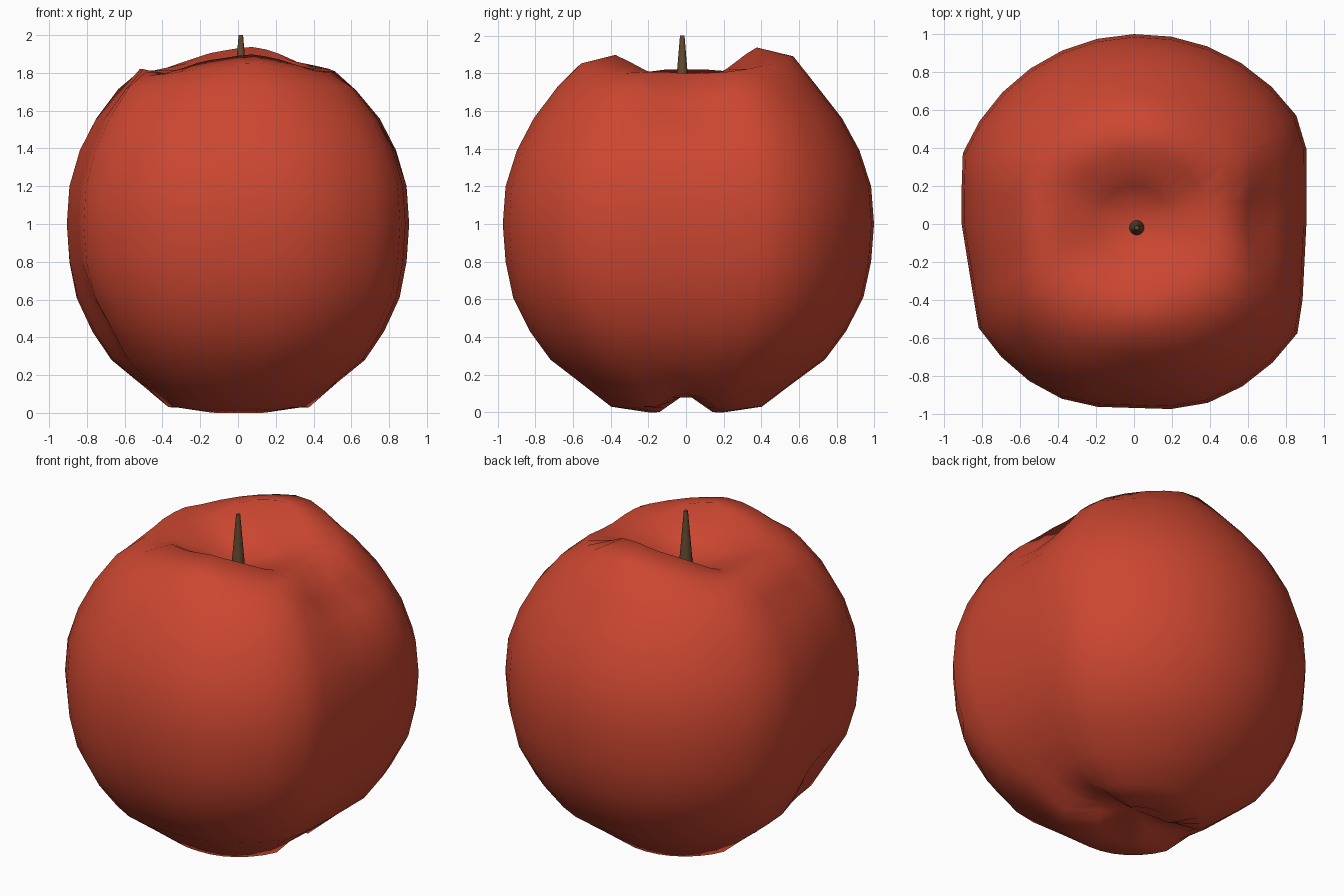
import bpy, bmesh, math
from mathutils import Vector

if "Cube" in bpy.data.objects:
    bpy.data.objects.remove(bpy.data.objects["Cube"])


def material(name, color):
    m = bpy.data.materials.new(name)
    m.use_nodes = True
    m.diffuse_color = (*color, 1)
    m.node_tree.nodes["Principled BSDF"].inputs["Base Color"].default_value = (*color, 1)
    return m


def smoothstep(v, low, high):
    t = min(max((v - low) / (high - low), 0), 1)
    return t * t * (3 - 2 * t)


def bulge(angle):
    """Uneven girth: fuller on the left, with a slight crease at the front."""
    crease = math.exp(-((angle + math.pi / 2) / .26) ** 2)
    return .02 + .032 * math.cos(angle + .2) - .045 * crease


def finish(bm, name, mat):
    mesh = bpy.data.meshes.new(name)
    bm.to_mesh(mesh)
    bm.free()
    mesh.materials.append(mat)
    mesh.shade_smooth()
    obj = bpy.data.objects.new(name, mesh)
    bpy.context.collection.objects.link(obj)
    return obj


# Rings from stem pit to bottom dimple: radius, height on the lobes, height in the valley
PROFILE = [
    (0, 1.66, 1.66), (.2, 1.77, 1.73), (.38, 1.92, 1.79), (.565, 1.88, 1.82),
    (.69, 1.73, 1.69), (.82, 1.56, 1.55), (.91, 1.39, 1.39), (.97, 1.2, 1.2),
    (.985, 1, 1), (.97, .8, .8), (.93, .61, .61), (.84, .43, .43), (.73, .28, .28),
    (.57, .16, .16), (.4, .03, .1), (.2, 0, .08), (0, .1, .1),
]
RINGS = len(PROFILE) - 1
# Shallow dents: centre, depth, radius
DENTS = [(Vector((-.75, -.3, .44)), .06, .25), (Vector((.64, .03, 1.66)), .07, .2)]

# Fruit: a sphere reshaped into front and back lobes with flattened sides
bm = bmesh.new()
bmesh.ops.create_uvsphere(bm, u_segments=32, v_segments=RINGS, radius=1)
for v in bm.verts:
    ring = round(math.acos(max(-1, min(1, v.co.z))) / math.pi * RINGS)
    radius, lobe, valley = PROFILE[ring]
    angle = math.atan2(v.co.y, v.co.x)
    girth = radius * (1 + bulge(angle) * radius)
    x, y = girth * math.cos(angle), girth * math.sin(angle)
    if ring < RINGS / 2:
        w = smoothstep(abs(y), .12, .36)
        if ring in (2, 3):
            lobe += .02 * math.sin(angle) - .16 * abs(x - .06)
    else:
        w = smoothstep(abs(y), .04, .15)
    z = valley + (lobe - valley) * w
    # Flattened sides, leaning in toward the front
    if radius > .5:
        taper = .16 if x < 0 else .05
        limit = .92 * radius + taper * min(y, 0)
        x = max(-limit, min(limit, x))
    p = Vector((x, y, z))
    push = sum(d * math.exp(-((p - c).length / r) ** 2) for c, d, r in DENTS)
    p += (Vector((0, 0, 1)) - p).normalized() * push
    v.co = p
finish(bm, "fruit", material("apple red", (.6, .062, .03)))

# Stem: slim tapered cone rising from the pit
bm = bmesh.new()
bmesh.ops.create_cone(bm, cap_ends=True, segments=16, radius1=.042, radius2=.012, depth=.36)
bmesh.ops.translate(bm, verts=bm.verts, vec=(.015, -.02, 1.82))
stem = finish(bm, "stem", material("stem brown", (.13, .068, .03)))
for poly in stem.data.polygons:
    poly.use_smooth = abs(poly.normal.z) < .9
